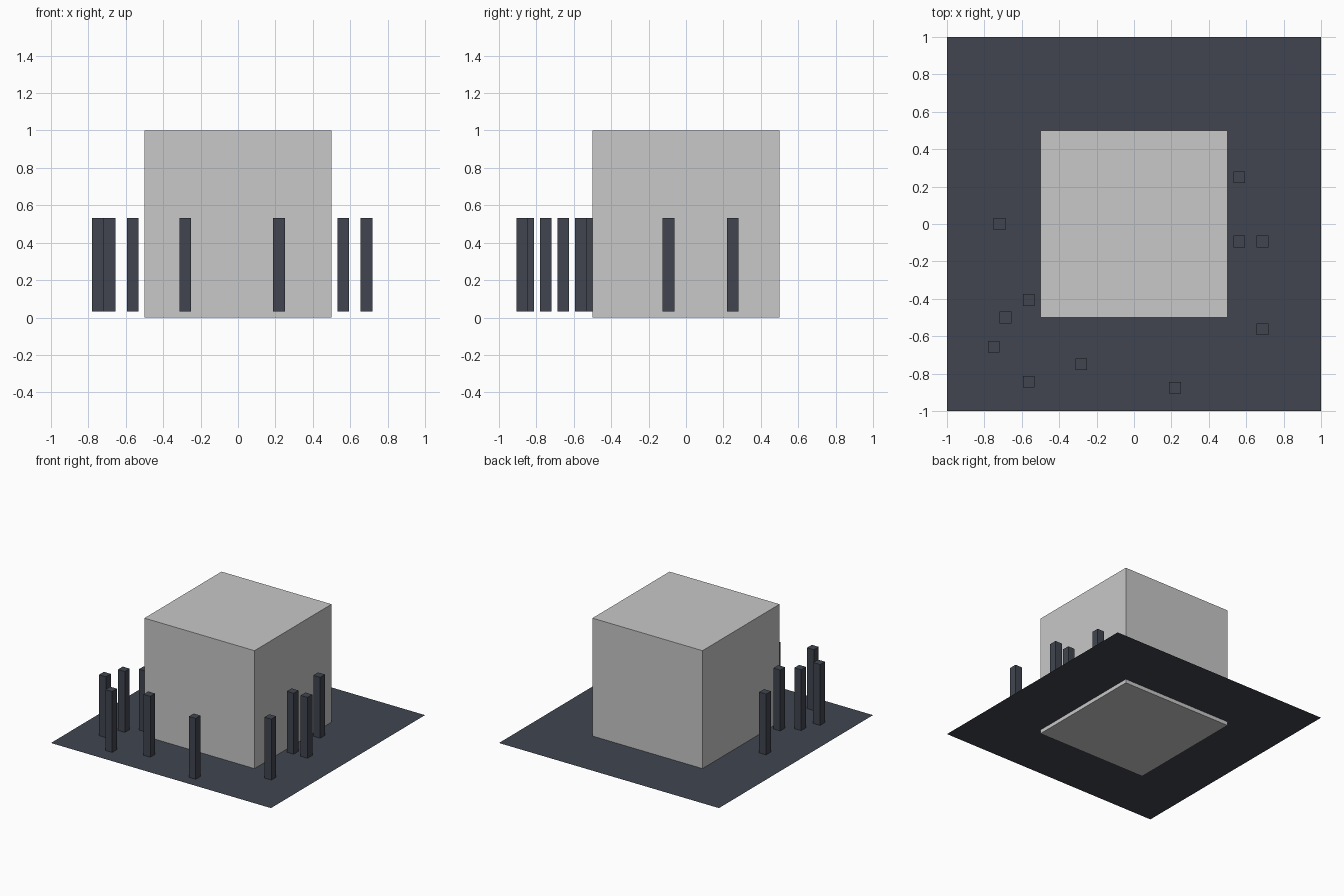
import bpy

if "Cube" in bpy.data.objects:
    bpy.data.objects.remove(bpy.data.objects["Cube"])

def material(name, rgb):
    m = bpy.data.materials.new(name)
    m.diffuse_color = (*rgb, 1)
    m.use_nodes = True
    m.node_tree.nodes["Principled BSDF"].inputs["Base Color"].default_value = m.diffuse_color
    return m

pale_grey = material("pale grey", (0.58, 0.58, 0.58))
slate = material("dark slate", (0.052, 0.060, 0.078))

def box(name, center, size, mat):
    bpy.ops.mesh.primitive_cube_add(size=1, location=center)
    ob = bpy.context.object
    ob.name = name
    ob.scale = size
    bpy.ops.object.transform_apply(location=False, rotation=False, scale=True)
    ob.data.materials.append(mat)
    return ob

UNIT = 1 / 32      # everything sits on a 1/32 grid
FLOOR = UNIT       # sheet height above the block's underside

# Large central block
box("block", (0, 0, 0.5), (1, 1, 1), pale_grey)

# Thin flat sheet around the block
bpy.ops.mesh.primitive_plane_add(size=2, location=(0, 0, FLOOR))
sheet = bpy.context.object
sheet.name = "ground_sheet"
sheet.data.materials.append(slate)

# Slim posts scattered over the sheet (positions in grid units)
posts = [(18, 8), (18, -3), (22, -3), (22, -18), (7, -28), (-9, -24),
         (-18, -27), (-24, -21), (-22, -16), (-18, -13), (-23, 0)]
for i, (x, y) in enumerate(posts, 1):
    box(f"post_{i}", (x * UNIT, y * UNIT, FLOOR + 0.25),
        (2 * UNIT, 2 * UNIT, 0.5), slate)
